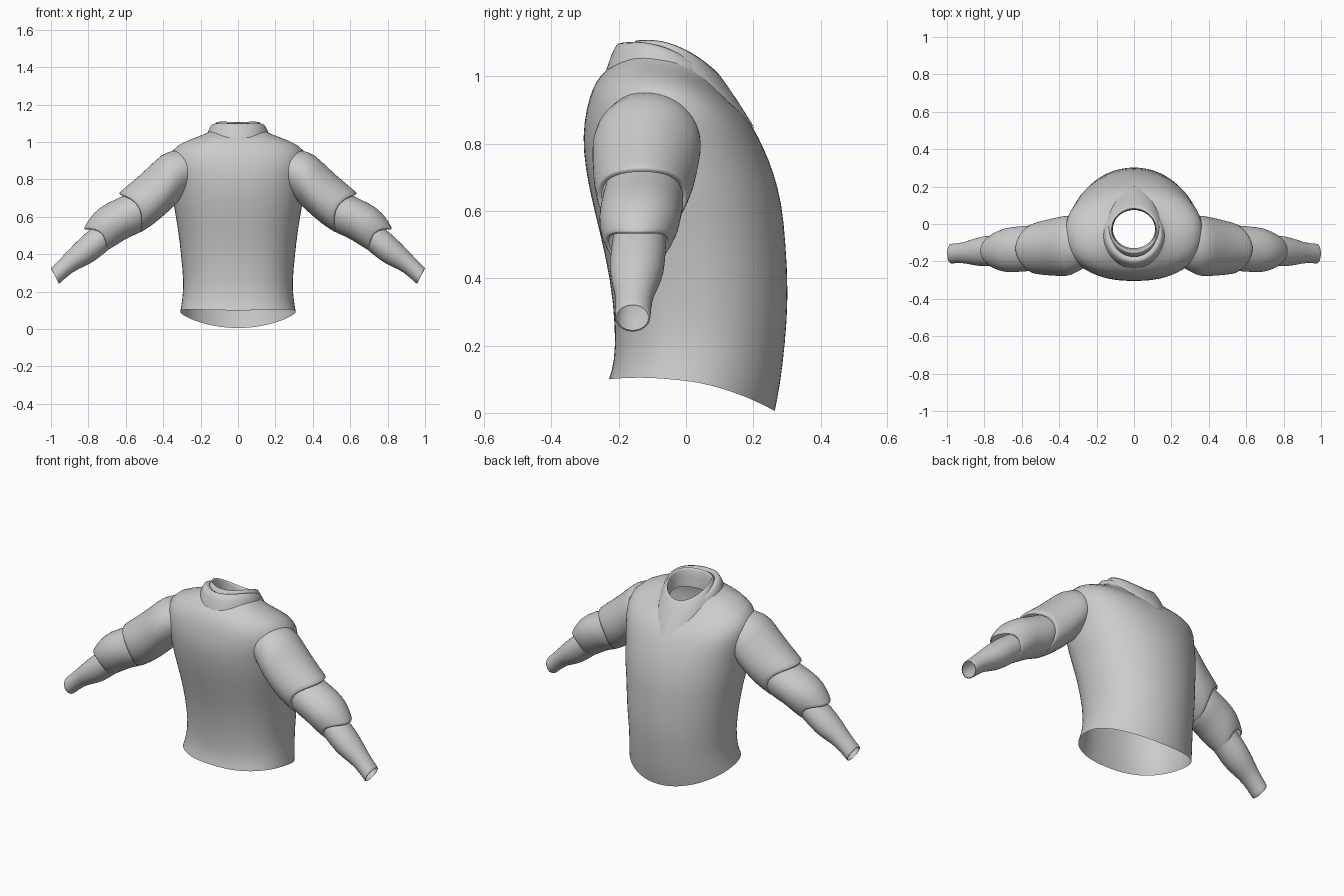
import bpy
import math
from mathutils import Vector

cube = bpy.data.objects.get("Cube")
if cube:
    bpy.data.objects.remove(cube, do_unlink=True)

cloth = bpy.data.materials.new("grey_cloth")
cloth.use_nodes = True
grey = (0.6, 0.6, 0.6, 1)
cloth.diffuse_color = grey
cloth.node_tree.nodes["Principled BSDF"].inputs["Base Color"].default_value = grey


def power(value, exponent):
    return math.copysign(abs(value) ** exponent, value)


def loft(name, rings):
    """Join equal closed rings into one smooth open tube."""
    count = len(rings[0])
    verts = [point for ring in rings for point in ring]
    faces = []
    for i in range(len(rings) - 1):
        low, high = i * count, (i + 1) * count
        for j in range(count):
            k = (j + 1) % count
            faces.append((low + j, low + k, high + k, high + j))
    mesh = bpy.data.meshes.new(name)
    mesh.from_pydata(verts, [], faces)
    mesh.materials.append(cloth)
    for face in mesh.polygons:
        face.use_smooth = True
    obj = bpy.data.objects.new(name, mesh)
    bpy.context.collection.objects.link(obj)
    smooth = obj.modifiers.new("smooth_cloth", "SUBSURF")
    smooth.levels = smooth.render_levels = 1


def body_ring(front_y, front_z, back_y, back_z, half_width,
              lift=0.04, sag=1, front_shape=1, back_shape=1, count=40):
    """Tilted ring round the body; lift raises the sides, sag bends the tilt."""
    ring = []
    middle, depth = (front_y + back_y) / 2, (back_y - front_y) / 2
    for j in range(count):
        angle = math.tau * j / count
        across, along = math.sin(angle), -math.cos(angle)
        shape = front_shape if along < 0 else back_shape
        tilt = ((along + 1) / 2) ** sag
        ring.append((half_width * power(across, shape),
                     middle + depth * power(along, shape),
                     front_z + (back_z - front_z) * tilt + lift * across ** 2))
    return ring


def sleeve_ring(side, top_x, top_z, low_x, low_z, bow, shrink=1, count=28):
    """Ring across the arm; bow pulls its front and back towards the shoulder."""
    top, low = Vector((top_x, 0, top_z)), Vector((low_x, 0, low_z))
    middle, half = (top + low) / 2, (top - low) / 2 * shrink
    outward = Vector((half.z, 0, -half.x)).normalized()
    centre_y = -0.09 - 0.07 * middle.x
    ring = []
    for j in range(count):
        angle = side * math.tau * j / count
        across = math.sin(angle)
        point = middle + half * math.cos(angle) - outward * bow * across ** 2
        point.y = centre_y - 1.12 * half.length * across
        ring.append((side * point.x, point.y, point.z))
    return ring


# Torso rows: front y, front z, back y, back z, half width
torso = [
    (-.23, .1, .265, .005, .31),
    (-.213, .15, .28, .08, .3),
    (-.21, .25, .295, .2, .29),
    (-.225, .4, .306, .35, .305),
    (-.26, .55, .297, .5, .32),
    (-.29, .67, .287, .62, .345),
    (-.307, .78, .26, .72, .355),
    (-.305, .86, .23, .79, .375),
    (-.288, .94, .2, .85, .365),
    (-.268, .985, .165, .895, .275),
    (-.24, 1.02, .13, .92, .175),
    (-.2, 1.04, .11, .95, .14),
]
torso_rings = []
for row in torso:
    height = row[1]
    # The low hem dips at the back, and the shoulders rise at the sides
    shoulder = min(max((height - .7) / .25, 0), 1)
    torso_rings.append(body_ring(*row, lift=.01 + .055 * shoulder,
                                 sag=max(1, 3 - 5 * height), front_shape=.85))
loft("torso", torso_rings)

# Outer collar band with its edge turned inwards
outer_collar = [
    (-.255, .96, .125, .92, .185),
    (-.235, 1.03, .115, .94, .17),
    (-.205, 1.115, .1, .985, .15),
    (-.175, 1.09, .09, .98, .125),
]
loft("outer_collar", [body_ring(*row) for row in outer_collar])

# Inner collar: pointed flap down the back, rolled rim, short lining
inner_collar = [
    (-.2, 1, .205, .845, .15),
    (-.185, 1.05, .16, .92, .145),
    (-.155, 1.105, .09, 1.02, .125),
    (-.142, 1.115, .08, 1.025, .118),
    (-.13, 1, .075, .93, .113),
]
inner_rings = []
for i, row in enumerate(inner_collar):
    pointed = max(0, 1 - i / 2)
    inner_rings.append(body_ring(*row, lift=.03 + .03 * pointed, sag=1 + pointed,
                                 back_shape=1 + .35 * pointed))
loft("inner_collar", inner_rings)

# Sleeve rows: top x, top z, underside x, underside z
upper_sleeve = [
    (.27, .96, .27, .73),
    (.38, .955, .335, .665),
    (.44, .905, .375, .625),
    (.52, .825, .45, .56),
    (.637, .73, .52, .515),
]
elbow_sleeve = [
    (.54, .755, .47, .56),
    (.6, .718, .515, .514),
    (.7, .675, .575, .497),
    (.775, .625, .645, .452),
    (.825, .54, .7, .418),
]
forearm_sleeve = [
    (.73, .575, .645, .46),
    (.795, .53, .7, .418),
    (.845, .485, .765, .362),
    (.9, .43, .825, .332),
    (.945, .38, .885, .307),
    (1, .325, .957, .24),
]


def sleeve(name, side, rows, bow):
    """Lofted sleeve length that ends in a narrow inward lip."""
    last = len(rows) - 1
    rings = [sleeve_ring(side, *row, bow * i / last) for i, row in enumerate(rows)]
    for shrink in (.97, .88):
        rings.append(sleeve_ring(side, *rows[last], bow, shrink))
    loft(name, rings)


for side, label in ((1, "left"), (-1, "right")):
    sleeve(label + "_upper_sleeve", side, upper_sleeve, .055)
    sleeve(label + "_elbow_sleeve", side, elbow_sleeve, .045)
    sleeve(label + "_forearm_sleeve", side, forearm_sleeve, 0)
